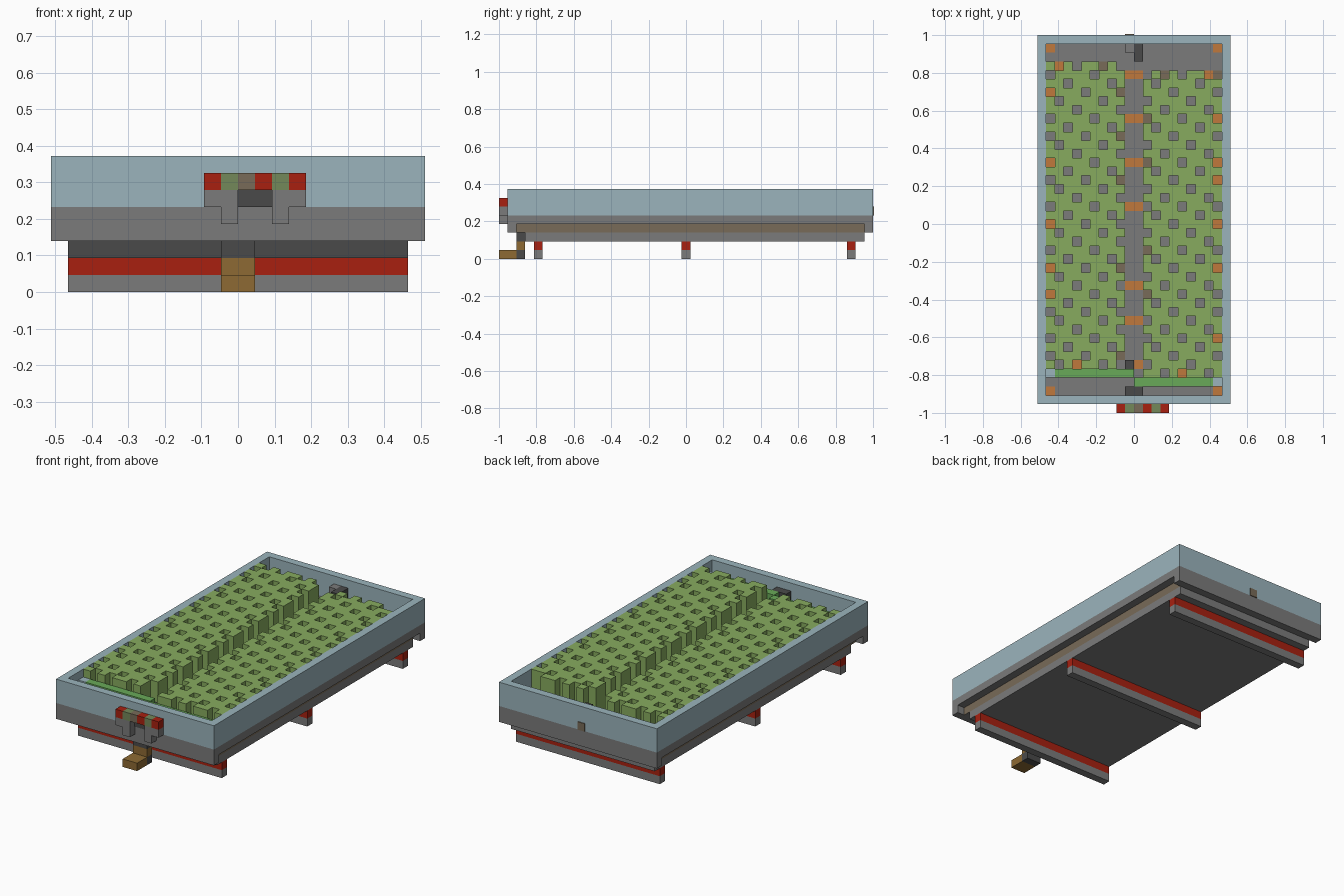
import bpy
import bmesh
from mathutils import Vector

cube = bpy.data.objects.get("Cube")
if cube:
    bpy.data.objects.remove(cube, do_unlink=True)

U = 2 / 43                       # one block
ORIGIN = Vector((11, 21.5, 0))   # block-grid centre


def material(name, hex_code):
    rgb = [int(hex_code[i:i + 2], 16) / 255 for i in (0, 2, 4)]
    lin = [c / 12.92 if c < 0.04 else ((c + 0.055) / 1.055) ** 2.4 for c in rgb]
    m = bpy.data.materials.new(name)
    m.use_nodes = True
    m.diffuse_color = (*lin, 1)
    m.node_tree.nodes["Principled BSDF"].inputs["Base Color"].default_value = (*lin, 1)
    return m


grey = material("grey metal", "7b7b7b")
dark = material("dark metal", "4a4a4a")
glass = material("pale blue glass", "9bb4bc")
leaf = material("leaf green", "87ab5f")
bright = material("bright green", "69aa58")
red = material("red", "a82010")
brown = material("brown pipe", "8d6a33")
tan = material("dull tan", "786b58")
orange = material("orange", "c0783c")
sage = material("sage green", "74885a")


def finish(name, bm, mats):
    bmesh.ops.recalc_face_normals(bm, faces=bm.faces)
    for v in bm.verts:
        v.co = (v.co - ORIGIN) * U
    mesh = bpy.data.meshes.new(name)
    bm.to_mesh(mesh)
    bm.free()
    for m in mats:
        mesh.materials.append(m)
    obj = bpy.data.objects.new(name, mesh)
    bpy.context.collection.objects.link(obj)
    return obj


def box(name, mat, xs, ys, zs, accent=None, accent_dir=None):
    """Box between block coordinates; faces along accent_dir take the accent."""
    bm = bmesh.new()
    bmesh.ops.create_cube(bm, size=1)
    for v in bm.verts:
        v.co = Vector([a + (b - a) * (c + 0.5) for (a, b), c in zip((xs, ys, zs), v.co)])
    bm.normal_update()
    if accent:
        for f in bm.faces:
            f.material_index = int(accent_dir(f.normal))
    return finish(name, bm, [mat, accent] if accent else [mat])


# Tank walls: grey lower band, glass upper band
for label, mat, low_end, low_side, top in (("lower", grey, 3, 4, 5), ("glass", glass, 5, 5, 8)):
    for side, y in (("front", 1), ("back", 42)):
        box(f"{label}_{side}_wall", mat, (0, 22), (y, y + 1), (low_end, top))
    for side, x in (("right", 0), ("left", 21)):
        box(f"{label}_{side}_wall", mat, (x, x + 1), (2, 42), (low_side, top))

# Floor and base slab
box("tank_floor", grey, (1, 21), (2, 42), (3, 4), tan, lambda n: abs(n.x) > 0.5)
box("base_slab", grey, (1, 21), (3, 42), (2, 3), dark, lambda n: n.y < -0.5)

# Feet running across the underside
for name, y in (("front", 4), ("middle", 21), ("back", 40)):
    box(f"{name}_foot", grey, (1, 21), (y, y + 1), (0, 1))
    box(f"{name}_foot_band", red, (1, 21), (y, y + 1), (1, 2))


# Planting beds with a regular lattice of pits
def is_pit(x, y, x0, x1, y0, y1):
    cells = [(x, y)]
    cells += [(x - 1, y)] if x == x0 else [(x + 1, y)] if x == x1 - 1 else []
    cells += [(x, y - 1)] if y == y0 else [(x, y + 1)] if y == y1 - 1 else []
    return any((a + 2 * b) % 5 == 2 for a, b in cells)


def plant_bed(name, x0, x1, y0, y1):
    bm = bmesh.new()
    verts = {}

    def corner(x, y):
        if (x, y) not in verts:
            verts[x, y] = bm.verts.new((x, y, 4))
        return verts[x, y]

    for x in range(x0, x1):
        for y in range(y0, y1):
            if not is_pit(x, y, x0, x1, y0, y1):
                bm.faces.new([corner(x, y), corner(x + 1, y), corner(x + 1, y + 1), corner(x, y + 1)])
    result = bmesh.ops.extrude_face_region(bm, geom=bm.faces[:], use_keep_orig=True)
    for v in result["geom"]:
        if isinstance(v, bmesh.types.BMVert):
            v.co.z = 8
    return finish(name, bm, [leaf])


plant_bed("right_plant_bed", 1, 10, 5, 40)
plant_bed("left_plant_bed", 12, 21, 4, 39)

# Coloured floor tiles
orange_tiles = [(x, y) for x in (1, 20) for y in (2, 41)]
orange_tiles += [(1, y) for y in (13, 16, 21, 28, 36)]
orange_tiles += [(20, y) for y in (8, 16, 21, 26, 28, 33)]
orange_tiles += [(x, y) for x in (10, 11) for y in (10, 14, 23, 28, 33, 38)]
orange_tiles += [(2, 39), (19, 38), (4, 5), (16, 4), (11, 5)]
tan_tiles = [(9, y) for y in (6, 16, 26, 31, 36)] + [(12, y) for y in (13, 18, 28, 33)]
tan_tiles += [(7, 39), (14, 38), (20, 38), (1, 8 - 1)]
for label, mat, tiles in (("orange", orange, orange_tiles), ("tan", tan, tan_tiles)):
    for x, y in tiles:
        box(f"{label}_floor_tile", mat, (x, x + 1), (y, y + 1), (4, 4.1))

# Bright strips at the front of the beds, with glass end blocks
box("right_bright_strip", bright, (2, 11), (4, 5), (6, 7))
box("left_bright_strip", bright, (11, 20), (3, 4), (6, 7))
box("right_strip_end", glass, (1, 2), (4, 5), (6, 7))
box("left_strip_end", glass, (20, 21), (3, 4), (6, 7))

# Pumps inside the front and back walls
box("front_pump", dark, (10, 12), (2, 3), (4, 7))
box("front_pump_post", dark, (10, 11), (5, 6), (4, 6))
box("back_pump", dark, (11, 12), (40, 42), (4, 7))
box("back_pump_side", grey, (10, 11), (41, 42), (4, 7))
box("back_outlet", tan, (10, 11), (43, 43.1), (5, 6))

# Control panel on the front wall
for i, mat in enumerate((red, sage, tan, red, sage, red)):
    box("panel_button", mat, (9 + i, 10 + i), (0, 1), (6, 7))
for name, x0, leg in (("right", 9, 10), ("left", 13, 13)):
    box(f"{name}_panel_bracket", grey, (x0, x0 + 2), (0, 1), (5, 6))
    box(f"{name}_panel_leg", grey, (leg, leg + 1), (0, 1), (4, 5))
box("panel_recess", dark, (11, 13), (0.9, 1), (5, 6))

# Drain pipe at the front
box("drain_spout", brown, (10, 12), (0, 2), (0, 1))
box("drain_riser", brown, (10, 12), (2, 3), (1, 2))
box("drain_elbow", dark, (10, 12), (2, 3), (0, 1))
box("drain_collar", dark, (10, 12), (2, 3), (2, 3))
